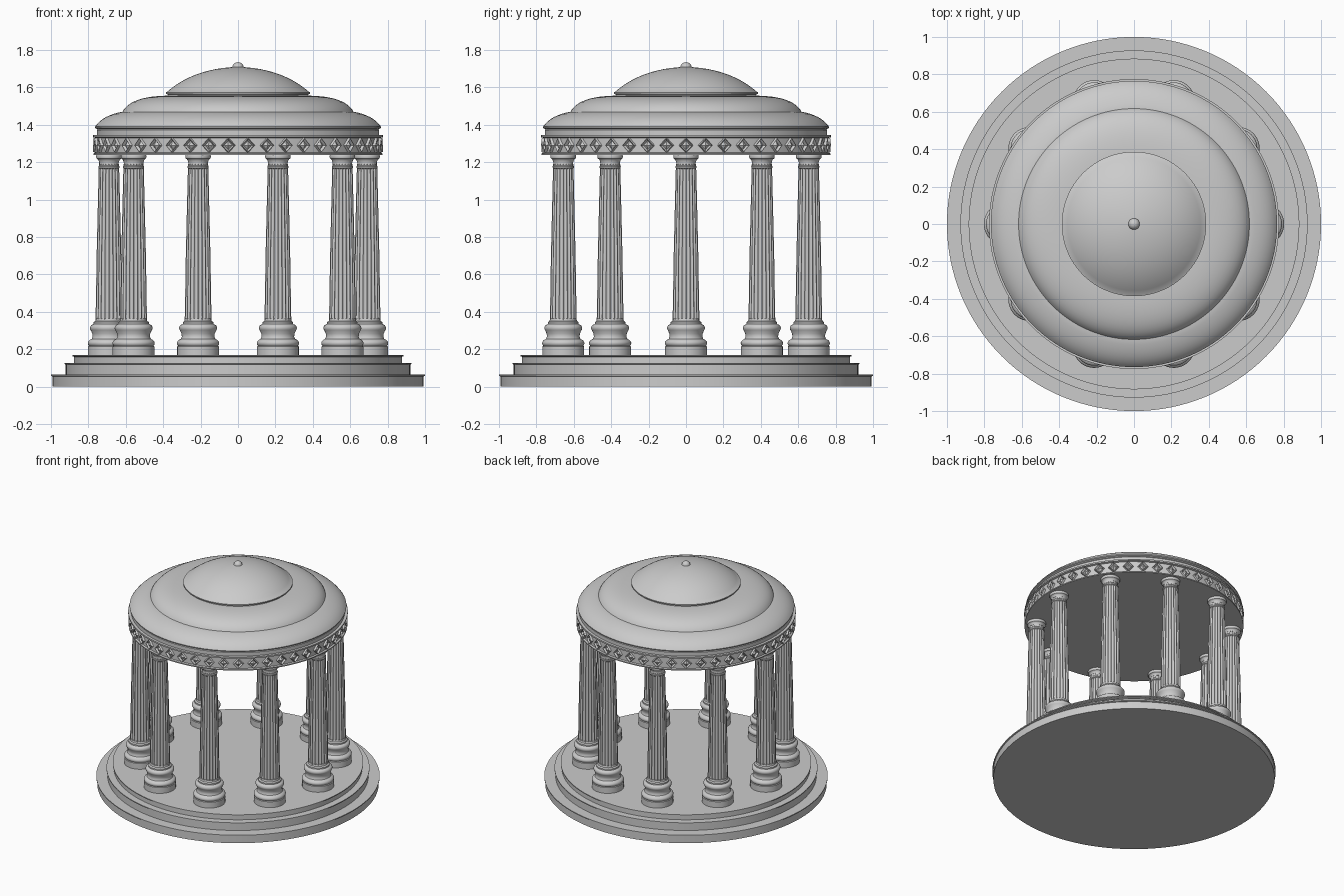
import bpy, bmesh, math
from math import sin, cos, pi

if "Cube" in bpy.data.objects:
    bpy.data.objects.remove(bpy.data.objects["Cube"])


def finish(bm, name, angle=30):
    bmesh.ops.recalc_face_normals(bm, faces=bm.faces)
    me = bpy.data.meshes.new(name)
    bm.to_mesh(me)
    bm.free()
    ob = bpy.data.objects.new(name, me)
    bpy.context.collection.objects.link(ob)
    bpy.ops.object.select_all(action='DESELECT')
    ob.select_set(True)
    bpy.context.view_layer.objects.active = ob
    bpy.ops.object.shade_smooth_by_angle(angle=math.radians(angle))
    return ob


def lathe(bm, profile, n, shape=lambda a: 1.0):
    """Closed solid of revolution; shape(a) scales the radius around the turn."""
    rings = []
    for r, z in profile:
        rings.append([bm.verts.new((r * shape(2 * pi * i / n) * cos(2 * pi * i / n),
                                    r * shape(2 * pi * i / n) * sin(2 * pi * i / n), z))
                      for i in range(n)])
    for lo, hi in zip(rings, rings[1:]):
        for i in range(n):
            j = (i + 1) % n
            bm.faces.new((lo[i], lo[j], hi[j], hi[i]))
    bm.faces.new(rings[0][::-1])
    bm.faces.new(rings[-1])


def curve(p0, p1, p2, steps=8):
    """Quadratic curve between p0 and p2, pulled towards p1."""
    out = []
    for k in range(steps + 1):
        t = k / steps
        out.append(tuple((1 - t) ** 2 * a + 2 * t * (1 - t) * b + t * t * c
                         for a, b, c in zip(p0, p1, p2)))
    return out


def turned(name, profile, n=128):
    bm = bmesh.new()
    lathe(bm, profile, n)
    return finish(bm, name)


def repeat(ob, count):
    for i in range(1, count):
        c = ob.copy()
        c.name = f"{ob.name}_{i + 1}"
        a = 2 * pi * i / count
        x = ob.location.x
        c.location = (x * cos(a), x * sin(a), ob.location.z)
        c.rotation_euler.z = a
        bpy.context.collection.objects.link(c)


# Stepped circular platform, each step with a small lip
for k, (r, z0, z1) in enumerate([(1.0, 0, .065), (.928, .065, .128), (.884, .128, .17)]):
    turned(f"platform_step_{k + 1}",
           [(r - .007, z0), (r - .007, z1 - .01), (r, z1 - .007), (r, z1)])

# Column base: drum and two rounded mouldings
base = turned("column_base",
              [(.112, .17), (.112, .215), (.107, .218)]
              + curve((.107, .219), (.121, .235), (.103, .25), 6)
              + [(.092, .256), (.087, .268), (.089, .284), (.094, .295)]
              + curve((.095, .298), (.108, .315), (.094, .33), 6)
              + [(.082, .335), (.082, .345), (.073, .352), (.07, .366)], 40)

# Fluted tapering shaft
FLUTES = 20
bm = bmesh.new()
lathe(bm, [(.072, .35), (.07, .45), (.066, .7), (.06, .95), (.054, 1.19)], FLUTES * 6,
      lambda a: 1 - .11 * abs(sin(a * FLUTES / 2)) ** .8)
shaft = finish(bm, "column_shaft", 50)

# Capital with neck ring and flared top
capital = turned("column_capital",
                 [(.05, 1.165), (.056, 1.17), (.057, 1.178), (.052, 1.183), (.052, 1.2)]
                 + curve((.053, 1.2), (.056, 1.216), (.066, 1.22), 4)
                 + [(.068, 1.226), (.068, 1.236), (.064, 1.245)], 40)

for part in (base, shaft, capital):
    part.location.x = .69
    repeat(part, 10)

# Ring beam carrying the roof
turned("ring_beam", [(.772, 1.24), (.772, 1.248), (.76, 1.252), (.76, 1.33),
                     (.775, 1.334), (.775, 1.345)])

# Diamond ornaments: raised frame, sunken field, central point
bm = bmesh.new()
rings = []
for x, s in [(.755, 1), (.774, .82), (.76, .55)]:
    rings.append([bm.verts.new((x, .04 * s * cos(k * pi / 2), 1.291 + .044 * s * sin(k * pi / 2)))
                  for k in range(4)])
for lo, hi in zip(rings, rings[1:]):
    for i in range(4):
        bm.faces.new((lo[i], lo[(i + 1) % 4], hi[(i + 1) % 4], hi[i]))
tip = bm.verts.new((.774, 0, 1.291))
for i in range(4):
    bm.faces.new((rings[-1][i], rings[-1][(i + 1) % 4], tip))
bm.faces.new(rings[0][::-1])
repeat(finish(bm, "diamond_ornament", 10), 46)

# Three-tiered dome
turned("roof_lower_tier", [(.755, 1.34), (.755, 1.372), (.75, 1.377), (.764, 1.383)]
       + curve((.765, 1.39), (.725, 1.45), (.62, 1.47)))
turned("roof_middle_tier", curve((.62, 1.465), (.58, 1.552), (.385, 1.556), 10))
turned("roof_top_tier", [(.375, 1.55), (.375, 1.562), (.386, 1.566), (.386, 1.574)]
       + curve((.38, 1.576), (.24, 1.70), (.01, 1.71), 12))

# Ball finial
bm = bmesh.new()
bmesh.ops.create_uvsphere(bm, u_segments=24, v_segments=16, radius=.031)
finish(bm, "roof_finial").location.z = 1.704
